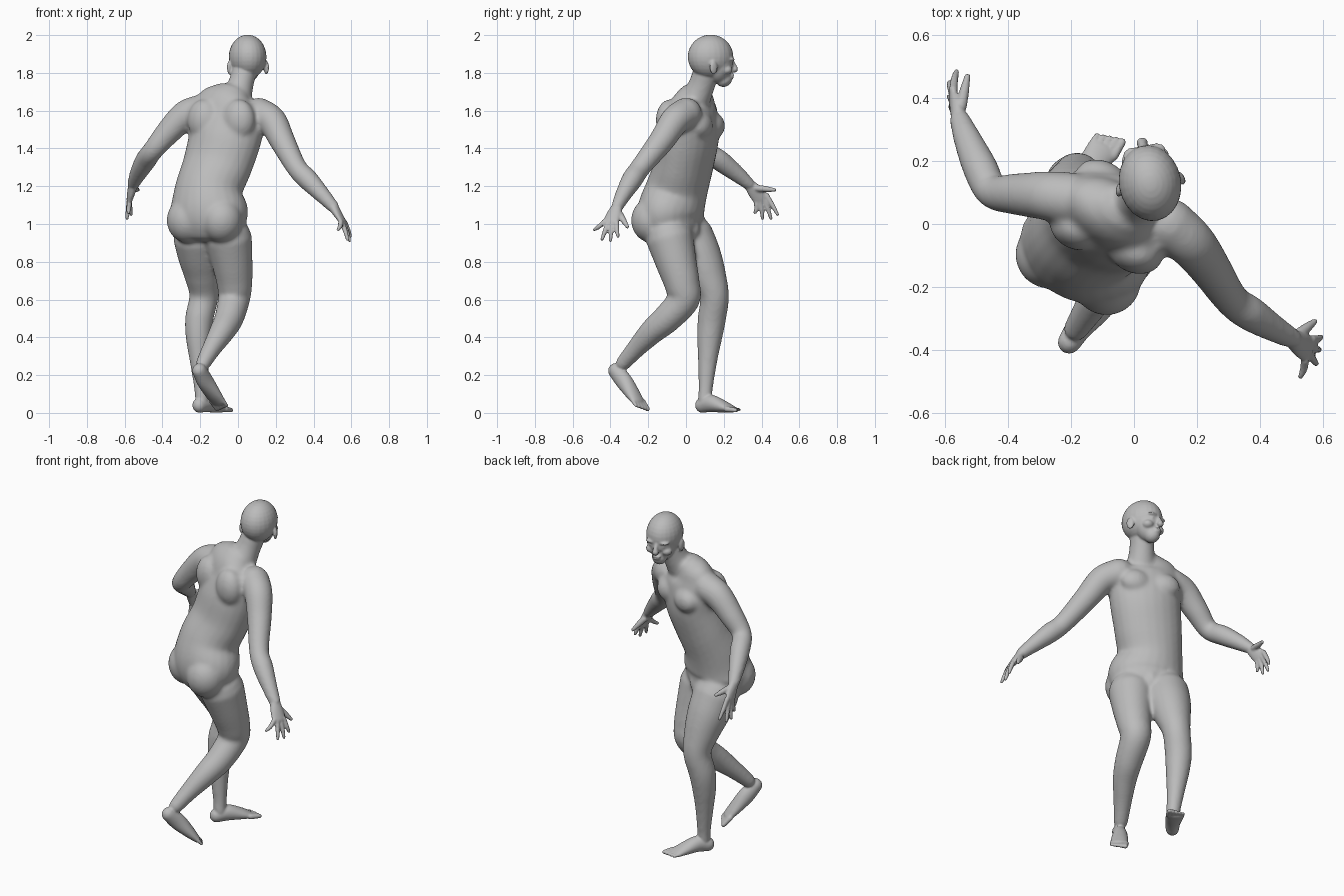
import bpy
import bmesh
import math
from mathutils import Matrix, Vector

old = bpy.data.objects.get("Cube")
if old:
    bpy.data.objects.remove(old, do_unlink=True)

skin = bpy.data.materials.new("plain grey")
skin.use_nodes = True
grey = (0.5, 0.5, 0.5, 1)
skin.diffuse_color = grey
skin.node_tree.nodes["Principled BSDF"].inputs["Base Color"].default_value = grey


def spline(points, steps=6):
    """Catmull-Rom interpolation of section tuples (x, y, z, a, b)."""
    rows = [Vector(p if len(p) == 5 else (*p, p[3])) for p in points]
    rows = [rows[0] * 2 - rows[1]] + rows + [rows[-1] * 2 - rows[-2]]
    out = []
    for p, q, r, s in zip(rows, rows[1:], rows[2:], rows[3:]):
        for i in range(steps):
            t = i / steps
            out.append((q * 2 + (r - p) * t + (p * 2 - q * 5 + r * 4 - s) * t * t
                        + (q * 3 - p - r * 3 + s) * t ** 3) / 2)
    return out + [rows[-2]]


def loft(bm, points, side=(1, 0, 0), bulge=1.0, sides=24):
    """Tube of elliptical sections with domed ends; 'a' is measured along side."""
    rows = spline(points)
    places = [Vector(r[:3]) for r in rows]
    last = len(rows) - 1
    sections = []
    for i, row in enumerate(rows):
        along = (places[min(i + 1, last)] - places[max(i - 1, 0)]).normalized()
        dome = [(0, 1)]
        if i in (0, last):
            angles = [math.radians(d) for d in (25, 50, 70, 85)]
            dome += [(math.sin(w), math.cos(w)) for w in angles]
        if i == 0:
            dome = [(-out, size) for out, size in reversed(dome)]
        for out, size in dome:
            centre = places[i] + along * out * min(row[3], row[4]) * bulge
            sections.append((centre, along, row[3] * size, row[4] * size))
    rings = []
    for centre, along, a, b in sections:
        u = Vector(side)
        u = (u - along * u.dot(along)).normalized()
        v = along.cross(u)
        turn = [math.tau * k / sides for k in range(sides)]
        rings.append([bm.verts.new(centre + u * a * math.cos(w) + v * b * math.sin(w))
                      for w in turn])
    for low, high in zip(rings, rings[1:]):
        for k in range(sides):
            n = (k + 1) % sides
            bm.faces.new((low[k], low[n], high[n], high[k]))
    bm.faces.new(rings[0][::-1])
    bm.faces.new(rings[-1])


def ball(bm, frame, place, size):
    """Ellipsoid placed in a local frame."""
    matrix = frame @ Matrix.Translation(place) @ Matrix.Diagonal((*size, 1))
    bmesh.ops.create_uvsphere(bm, u_segments=24, v_segments=16, radius=1, matrix=matrix)


def fuse(name, bm, voxel, rounds):
    """Merge overlapping pieces into one smooth skin."""
    bmesh.ops.recalc_face_normals(bm, faces=bm.faces)
    mesh = bpy.data.meshes.new(name)
    bm.to_mesh(mesh)
    bm.free()
    obj = bpy.data.objects.new(name, mesh)
    bpy.context.collection.objects.link(obj)
    mesh.materials.append(skin)
    remesh = obj.modifiers.new("merge", "REMESH")
    remesh.mode = "VOXEL"
    remesh.voxel_size = voxel
    remesh.use_smooth_shade = True
    soften = obj.modifiers.new("soften", "SMOOTH")
    soften.factor = 0.5
    soften.iterations = rounds
    return obj


def hand(bm, wrist, knuckles, side, thumb_base, thumb, tips):
    """Palm, four fingers and a thumb."""
    wrist, knuckles, side = Vector(wrist), Vector(knuckles), Vector(side).normalized()
    middle = wrist.lerp(knuckles, 0.5)
    loft(bm, [(*wrist, .03, .026), (*middle, .04, .021), (*knuckles, .043, .015)], side)
    for i, tip in enumerate(tips):
        root = knuckles + side * (i - 1.5) * 0.023
        bend = root.lerp(Vector(tip), 0.5) + (knuckles - wrist) * 0.06
        loft(bm, [(*root, .014), (*bend, .0125), (*tip, .009)], side, sides=12)
    bend = Vector(thumb_base).lerp(Vector(thumb), 0.5)
    loft(bm, [(*thumb_base, .019), (*bend, .016), (*thumb, .01)], side, sides=12)


def foot(bm, points, side, big):
    """Foot with five toes; big is the sign of the big-toe side."""
    loft(bm, points, side)
    end, before = Vector(points[-1][:3]), Vector(points[-2][:3])
    ahead = (end - before).normalized()
    if end.z < 0.025:
        ahead.z = -0.1
    side = Vector(side).normalized()
    for i in range(5):
        root = end + side * big * (2 - i) * 0.02
        tip = root + ahead * (0.055 - 0.006 * i)
        size = 0.016 - 0.0015 * i
        loft(bm, [(*root, size), (*tip, size * 0.8)], side, sides=12)


# Torso, turned towards +x
core = bmesh.new()
across = (0.92, -0.38, 0)
loft(core, [
    (-.15, -.07, .97, .19, .15), (-.155, -.08, 1.06, .215, .17),
    (-.155, -.05, 1.18, .183, .162), (-.11, -.01, 1.31, .19, .148),
    (-.07, .015, 1.45, .2, .15), (-.055, .03, 1.56, .21, .13),
    (-.055, .035, 1.64, .18, .105), (-.03, .05, 1.7, .1, .075),
], across, bulge=0.4)
chest = Matrix.Translation((-.06, .02, 0)) @ Matrix.Rotation(math.radians(-22), 4, "Z")
for sign in (-1, 1):
    ball(core, chest, (sign * .085, .1, 1.52), (.085, .058, .07))
    ball(core, chest, (sign * .1, -.075, 1.55), (.09, .07, .11))
hips = Matrix.Translation((-.15, -.08, 0)) @ Matrix.Rotation(math.radians(-25), 4, "Z")
for sign in (-1, 1):
    ball(core, hips, (sign * .1, -.065, 1.02), (.11, .11, .12))
ball(core, hips, (0, .12, .975), (.04, .045, .06))

# Neck
loft(core, [(-.01, .05, 1.66, .085, .08), (.015, .085, 1.74, .068, .07),
            (.04, .115, 1.83, .066, .072)])

# Arms
loft(core, [(.11, 0, 1.585, .085), (.18, -.06, 1.545, .078), (.235, -.13, 1.44, .068),
            (.31, -.24, 1.3, .055), (.37, -.285, 1.235, .056),
            (.45, -.335, 1.15, .043), (.505, -.365, 1.09, .033)], (0, 1, 0))
loft(core, [(-.2, .08, 1.6, .085), (-.28, .09, 1.575, .078), (-.37, .095, 1.485, .067),
            (-.45, .105, 1.39, .055), (-.49, .18, 1.335, .056),
            (-.53, .27, 1.265, .045), (-.555, .335, 1.21, .033)], (0, .6, .8))

# Bent leg
loft(core, [(-.05, -.085, .92, .125), (-.03, -.05, .79, .108), (-.018, -.02, .68, .094),
            (-.022, -.012, .6, .085), (-.048, -.1, .5, .077), (-.085, -.18, .43, .067),
            (-.14, -.265, .34, .051), (-.185, -.335, .26, .04)])

# Standing leg
loft(core, [(-.215, .02, .93, .128), (-.2, .07, .83, .118), (-.187, .112, .735, .1),
            (-.18, .15, .62, .078), (-.205, .137, .5, .075), (-.21, .125, .4, .067),
            (-.205, .115, .28, .052), (-.195, .105, .14, .039), (-.19, .1, .06, .038)])

base = fuse("body_base", core, 0.011, 8)
graph = bpy.context.evaluated_depsgraph_get()
smooth_core = bpy.data.meshes.new_from_object(base.evaluated_get(graph))
bpy.data.objects.remove(base, do_unlink=True)
body = bmesh.new()
body.from_mesh(smooth_core)
bpy.data.meshes.remove(smooth_core)

# Skull and face, in a frame that looks along local +y
head = Matrix.Translation((.05, .135, 0)) @ Matrix.Rotation(math.radians(11), 4, "Z")
ball(body, head, (0, -.005, 1.885), (.099, .122, .117))
face = bmesh.new()
loft(face, [(0, .067, 1.768, .042, .046), (0, .045, 1.805, .072, .07),
            (0, .03, 1.87, .085, .086)])
loft(face, [(0, .108, 1.865, .011), (0, .12, 1.84, .013), (0, .125, 1.82, .019, .018)])
ball(face, Matrix(), (0, .11, 1.789), (.027, .012, .007))
ball(face, Matrix(), (0, .108, 1.776), (.022, .012, .007))
for sign in (-1, 1):
    ball(face, Matrix(), (sign * .035, .096, 1.872), (.034, .022, .01))
    ball(face, Matrix(), (sign * .034, .094, 1.849), (.017, .014, .01))
    ball(face, Matrix(), (sign * .045, .072, 1.815), (.032, .032, .025))
    tilt = Matrix.Translation((sign * .1, -.008, 1.828)) @ Matrix.Rotation(sign * .3, 4, "Z")
    ball(face, tilt, (0, 0, 0), (.011, .023, .036))
face.transform(head)
face_mesh = bpy.data.meshes.new("face")
face.to_mesh(face_mesh)
face.free()
body.from_mesh(face_mesh)
bpy.data.meshes.remove(face_mesh)

# Hands
hand(body, (.505, -.365, 1.09), (.555, -.4, 1.01), (-.3, -.9, .05),
     (.525, -.35, 1.05), (.575, -.31, .985),
     [(.595, -.36, .935), (.59, -.4, .912), (.58, -.445, .918), (.53, -.485, .97)])
hand(body, (-.555, .335, 1.21), (-.575, .4, 1.13), (0, -.78, -.63),
     (-.55, .375, 1.19), (-.53, .47, 1.18),
     [(-.565, .485, 1.05), (-.587, .45, 1.03), (-.587, .405, 1.03), (-.58, .365, 1.06)])

# Feet
foot(body, [(-.205, -.375, .225, .037, .04), (-.175, -.33, .17, .042, .046),
            (-.135, -.285, .105, .048, .034), (-.105, -.255, .06, .048, .021)],
     (.78, -.62, 0), -1)
foot(body, [(-.205, .085, .04, .037, .04), (-.17, .13, .05, .042, .046),
            (-.13, .19, .035, .048, .034), (-.1, .237, .02, .05, .02)],
     (.85, -.53, 0), 1)

fuse("body", body, 0.006, 3)
